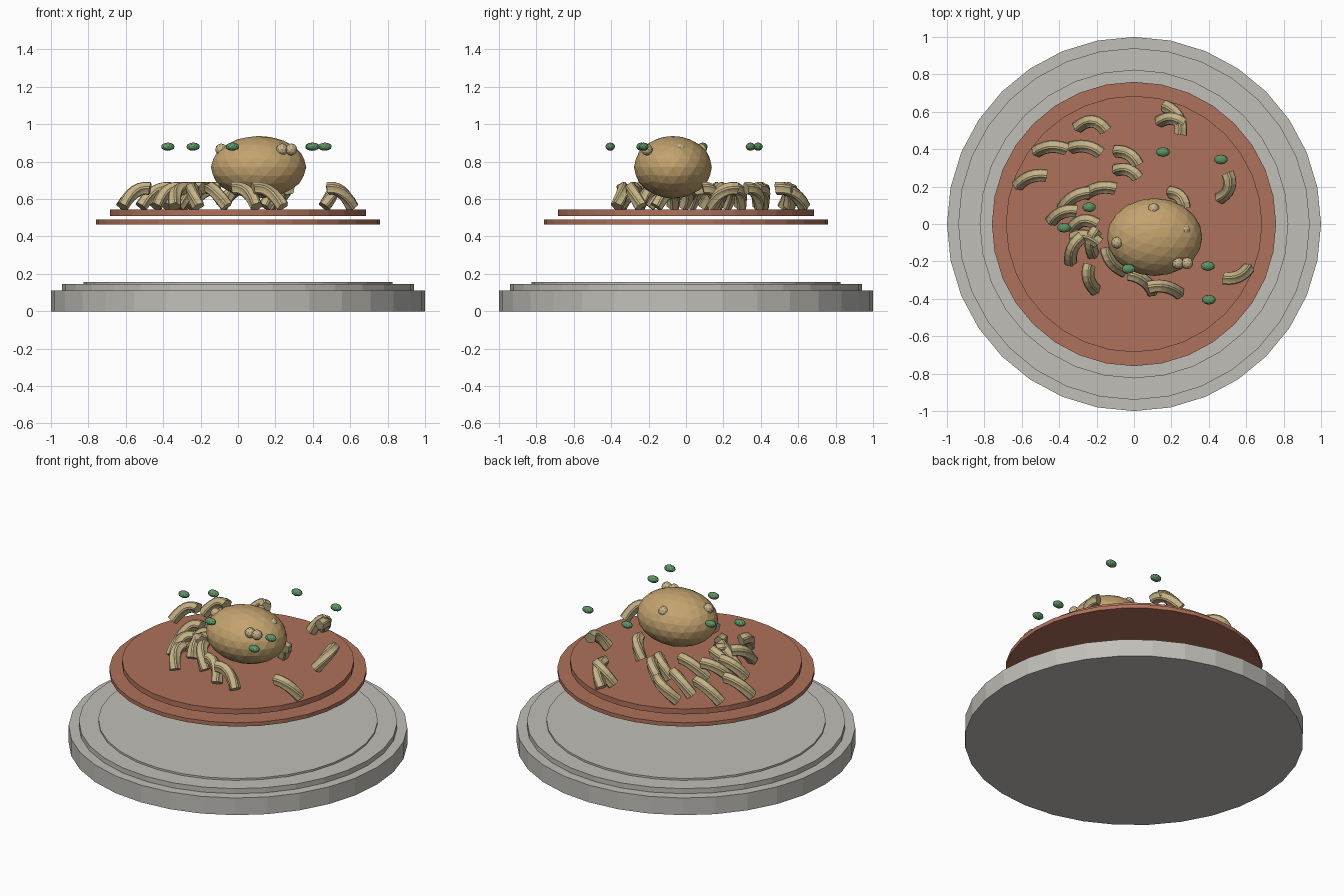
import bpy, bmesh, math
from mathutils import Vector

cube = bpy.data.objects.get("Cube")
if cube:
    bpy.data.objects.remove(cube, do_unlink=True)


def material(name, color):
    mat = bpy.data.materials.new(name)
    mat.use_nodes = True
    mat.diffuse_color = (*color, 1)
    bsdf = mat.node_tree.nodes["Principled BSDF"]
    bsdf.inputs["Base Color"].default_value = (*color, 1)
    bsdf.inputs["Roughness"].default_value = 0.7
    return mat


stone = material("warm grey ceramic", (0.53, 0.52, 0.48))
sauce = material("tomato sauce red", (0.43, 0.165, 0.105))
meat = material("golden brown", (0.55, 0.37, 0.16))
dough = material("pasta cream", (0.56, 0.45, 0.24))
crumb = material("pale crumb", (0.58, 0.45, 0.25))
herb = material("herb green", (0.11, 0.29, 0.13))


def finish(name, bm, mat):
    mesh = bpy.data.meshes.new(name)
    bmesh.ops.recalc_face_normals(bm, faces=bm.faces)
    bm.to_mesh(mesh)
    bm.free()
    mesh.materials.append(mat)
    obj = bpy.data.objects.new(name, mesh)
    bpy.context.collection.objects.link(obj)
    return obj


def disc(name, radius, bottom, top, mat):
    bm = bmesh.new()
    bmesh.ops.create_cone(bm, cap_ends=True, segments=32, radius1=radius,
                          radius2=radius, depth=top - bottom)
    bmesh.ops.translate(bm, verts=bm.verts, vec=(0, 0, (top + bottom) / 2))
    finish(name, bm, mat)


def pebble(name, center, size, detail, mat):
    bm = bmesh.new()
    bmesh.ops.create_icosphere(bm, subdivisions=detail, radius=1)
    bmesh.ops.scale(bm, verts=bm.verts, vec=size)
    bmesh.ops.translate(bm, verts=bm.verts, vec=center)
    finish(name, bm, mat)


def macaroni(name, low, high, bend, rings=7, sides=20):
    """Ridged tube swept along a bent arc that rises from low to high."""
    a, c = Vector((*low, 0.56)), Vector((*high, 0.655))
    along = c - a
    side = Vector((-along.y, along.x, 0)).normalized()
    b = (a + c) / 2 + side * bend * 2
    b.z = 0.67
    bm = bmesh.new()
    loops = []
    for i in range(rings):
        t = i / (rings - 1)
        point = a * (1 - t) ** 2 + b * 2 * t * (1 - t) + c * t * t
        tangent = ((b - a) * (1 - t) + (c - b) * t).normalized()
        u = tangent.cross(Vector((0, 0, 1))).normalized()
        v = u.cross(tangent)
        loop = []
        for k in range(sides):
            angle = math.tau * k / sides
            r = 0.035 if k % 4 < 2 else 0.03
            loop.append(bm.verts.new(point + (u * math.cos(angle) + v * math.sin(angle)) * r))
        loops.append(loop)
    for one, two in zip(loops, loops[1:]):
        for k in range(sides):
            n = (k + 1) % sides
            bm.faces.new((one[k], one[n], two[n], two[k]))
    bm.faces.new(loops[0])
    bm.faces.new(loops[-1])
    finish(name, bm, dough)


# Stepped plate and the two floating sauce layers
disc("plate_base", 1.0, 0, 0.112, stone)
disc("plate_step", 0.94, 0.112, 0.145, stone)
disc("plate_center", 0.825, 0.145, 0.157, stone)
disc("sauce_lower", 0.76, 0.465, 0.49, sauce)
disc("sauce_upper", 0.685, 0.51, 0.545, sauce)

# Large faceted meatball with crumbs on it
pebble("meatball", (0.11, -0.07, 0.77), (0.255, 0.208, 0.167), 3, meat)
for x, y in [(-0.09, -0.1), (0.105, 0.08), (0.235, -0.21), (0.285, -0.21), (0.27, -0.03)]:
    pebble("crumb", (x, y, 0.865), (0.032, 0.032, 0.032), 2, crumb)

# Herb flakes hovering above
for x, y in [(-0.24, 0.09), (-0.375, -0.02), (-0.03, -0.24), (0.155, 0.385),
             (0.465, 0.345), (0.395, -0.225), (0.4, -0.405)]:
    pebble("herb_flake", (x, y, 0.88), (0.037, 0.026, 0.022), 2, herb)

# Pasta: low end, high end, sideways bend
pasta = [
    ((-.3, .52), (-.15, .5), .04), ((-.52, .39), (-.36, .4), .02),
    ((-.33, .41), (-.18, .38), .02), ((-.62, .21), (-.47, .26), .02),
    ((-.09, .39), (.02, .32), .02), ((-.09, .29), (.02, .25), .02),
    ((.17, .63), (.25, .48), .03), ((.14, .55), (.26, .54), .02),
    ((.46, .14), (.5, .27), -.03), ((.61, -.24), (.48, -.29), .02),
    ((-.21, -.35), (-.24, -.22), .02), ((-.34, -.2), (-.28, -.07), .02),
    ((-.26, .16), (-.1, .19), .02), ((-.38, .09), (-.24, .17), .02),
    ((-.44, .02), (-.31, .07), .02), ((-.33, -.02), (-.2, 0), .03),
    ((-.32, -.07), (-.19, -.1), .02), ((-.06, -.25), (-.15, -.13), .02),
    ((.1, -.36), (-.03, -.27), -.02), ((.24, -.37), (.08, -.34), -.02),
    ((.2, .17), (.27, .09), .02), ((-.22, -.16), (-.2, -.03), .02),
]
for low, high, bend in pasta:
    macaroni("macaroni", low, high, bend)
